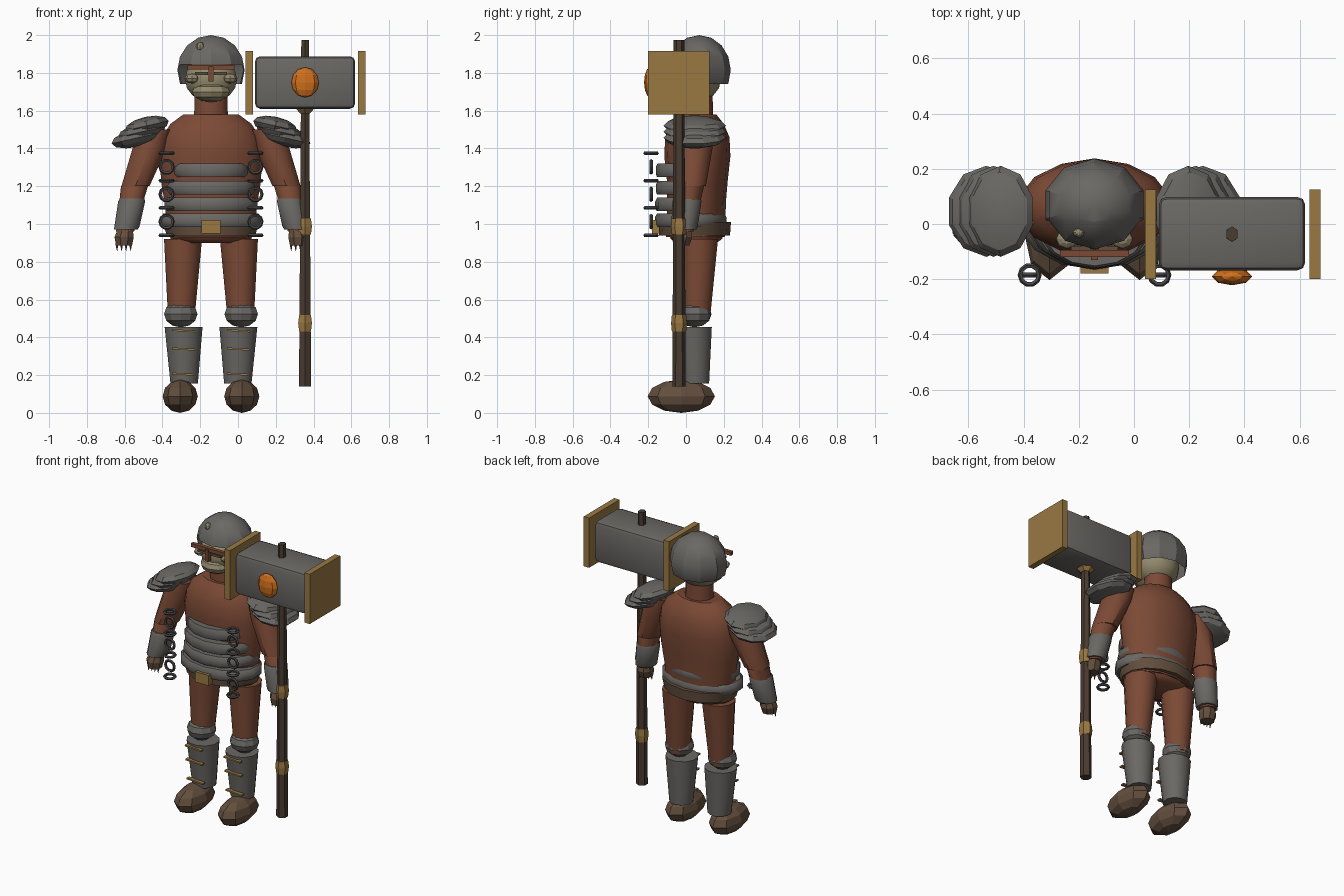
import bpy, bmesh, math
from mathutils import Vector, Matrix

if "Cube" in bpy.data.objects:
    bpy.data.objects.remove(bpy.data.objects["Cube"])

CX = -0.143  # centre line of the body


def material(name, rgb):
    m = bpy.data.materials.new(name)
    m.diffuse_color = (*rgb, 1)
    m.use_nodes = True
    m.node_tree.nodes["Principled BSDF"].inputs["Base Color"].default_value = m.diffuse_color
    return m


RUST = material("rust_red", (0.20, 0.068, 0.036))
STEEL = material("steel_grey", (0.145, 0.138, 0.128))
GOLD = material("old_gold", (0.32, 0.19, 0.055))
LEATHER = material("leather_brown", (0.125, 0.078, 0.048))
WOOD = material("dark_wood", (0.068, 0.045, 0.03))
CHAIN = material("dark_iron", (0.06, 0.06, 0.063))
SKIN = material("pale_tan", (0.29, 0.25, 0.15))
ORANGE = material("orange_gem", (0.62, 0.16, 0.012))


def finish(name, bm, mat, angle=0):
    bmesh.ops.recalc_face_normals(bm, faces=bm.faces)
    me = bpy.data.meshes.new(name)
    bm.to_mesh(me)
    bm.free()
    ob = bpy.data.objects.new(name, me)
    bpy.context.collection.objects.link(ob)
    me.materials.append(mat)
    if angle:
        bpy.ops.object.select_all(action='DESELECT')
        ob.select_set(True)
        bpy.context.view_layer.objects.active = ob
        bpy.ops.object.shade_smooth_by_angle(angle=math.radians(angle))
    return ob


def loft(name, rings, mat, n=12, angle=40):
    """Closed skin over horizontal ellipses (x, y, z, rx, ry)."""
    bm = bmesh.new()
    loops = []
    for x, y, z, rx, ry in rings:
        loops.append([bm.verts.new((x + rx * math.cos(2 * math.pi * (i + .5) / n),
                                    y + ry * math.sin(2 * math.pi * (i + .5) / n), z))
                      for i in range(n)])
    for a, b in zip(loops, loops[1:]):
        for i in range(n):
            j = (i + 1) % n
            bm.faces.new((a[i], a[j], b[j], b[i]))
    bm.faces.new(loops[0][::-1])
    bm.faces.new(loops[-1])
    return finish(name, bm, mat, angle)


def ball(name, loc, size, mat, seg=8, rings=6, rot=None, angle=0):
    bm = bmesh.new()
    bmesh.ops.create_uvsphere(bm, u_segments=seg, v_segments=rings, radius=1)
    m = Matrix.Translation(loc) @ (rot or Matrix()) @ Matrix.Diagonal((*size, 1))
    bm.transform(m)
    return finish(name, bm, mat, angle)


def box(name, lo, hi, mat, bevel=0, rot=None):
    bm = bmesh.new()
    bmesh.ops.create_cube(bm, size=1)
    lo, hi = Vector(lo), Vector(hi)
    bm.transform(Matrix.Translation((lo + hi) / 2) @ (rot or Matrix())
                 @ Matrix.Diagonal((*(hi - lo), 1)))
    if bevel:
        bmesh.ops.bevel(bm, geom=bm.edges[:], offset=bevel, segments=2,
                        profile=0.5, affect='EDGES')
    return finish(name, bm, mat, 40 if bevel else 0)


def ring(name, loc, major, minor, mat, rot):
    bm = bmesh.new()
    n, k = 10, 5
    grid = [[bm.verts.new(((major + minor * math.cos(2 * math.pi * j / k)) * math.cos(2 * math.pi * i / n),
                           (major + minor * math.cos(2 * math.pi * j / k)) * math.sin(2 * math.pi * i / n),
                           minor * math.sin(2 * math.pi * j / k))) for j in range(k)] for i in range(n)]
    for i in range(n):
        for j in range(k):
            a, b = grid[i], grid[(i + 1) % n]
            bm.faces.new((a[j], b[j], b[(j + 1) % k], a[(j + 1) % k]))
    bm.transform(Matrix.Translation(loc) @ rot)
    return finish(name, bm, mat)


# Torso, pelvis and neck
loft("torso", [(CX, .05, .93, .235, .155), (CX, .055, 1.1, .25, .155), (CX, .06, 1.22, .27, .16),
               (CX, .06, 1.36, .28, .175), (CX, .06, 1.46, .265, .17), (CX, .06, 1.53, .22, .14),
               (CX, .06, 1.58, .15, .1)], RUST, 14)
loft("pelvis", [(CX, .055, .90, .15, .11), (CX, .055, .92, .22, .14), (CX, .055, .97, .24, .16)], RUST)
loft("neck", [(CX, .06, 1.54, .095, .085), (CX, .06, 1.70, .09, .08)], RUST, 10)

# Stacked belly bands, growing towards the waist
for i, (z, rx, cy, ry) in enumerate([(1.25, .20, -.02, .14), (1.157, .235, .0, .16),
                                     (1.07, .252, .025, .188), (.985, .278, .025, .19)]):
    loft(f"belly_band_{i}", [(CX, cy, z, rx * .95, ry * .96), (CX, cy, z + .015, rx, ry),
                             (CX, cy, z + .05, rx, ry), (CX, cy, z + .07, rx * .93, ry * .94)], STEEL, 14)
loft("belt", [(CX, .045, .94, .24, .188), (CX, .045, 1.01, .262, .193)], LEATHER, 14)
box("belt_buckle", (CX - .05, -.18, .95), (CX + .05, -.14, 1.02), GOLD)

# Head and face
ball("head", (CX, .045, 1.765), (.145, .14, .12), SKIN, 10, 8, angle=40)
ball("jaw", (CX, -.02, 1.70), (.105, .095, .055), SKIN, 10, 6)
box("visor_bar", (CX - .125, -.12, 1.818), (CX + .125, -.095, 1.842), RUST)
box("nose_guard", (CX - .012, -.13, 1.755), (CX + .012, -.10, 1.835), RUST)
for s in (-1, 1):
    ball("cheek", (CX + s * .1, -.055, 1.77), (.04, .035, .026), SKIN)
    box("brow", (CX + s * .05 - .035, -.105, 1.79), (CX + s * .05 + .035, -.08, 1.805), LEATHER)

# Helmet dome with an opening for the face
bm = bmesh.new()
bmesh.ops.create_uvsphere(bm, u_segments=10, v_segments=8, radius=1)
bm.transform(Matrix.Translation((CX, .07, 1.815)) @ Matrix.Diagonal((.187, .167, .185, 1)))
geom = bm.verts[:] + bm.edges[:] + bm.faces[:]
bmesh.ops.bisect_plane(bm, geom=geom, plane_co=(0, 0, 1.74), plane_no=(0, 0, -1), clear_outer=True)
geom = bm.verts[:] + bm.edges[:] + bm.faces[:]
bmesh.ops.bisect_plane(bm, geom=geom, plane_co=(0, 0, 1.845), plane_no=(0, 0, 1))
geom = bm.verts[:] + bm.edges[:] + bm.faces[:]
bmesh.ops.bisect_plane(bm, geom=geom, plane_co=(0, .01, 0), plane_no=(0, 1, 0))
front = [f for f in bm.faces if f.calc_center_median().z < 1.845 and f.calc_center_median().y < .01]
bmesh.ops.delete(bm, geom=front, context='FACES')
finish("helmet", bm, STEEL, 25)
ball("helmet_chip", (-.2, -.03, 1.938), (.022, .02, .025), SKIN)

for s in (-1, 1):
    def X(d):
        return CX + s * d

    # Layered shoulder plates, sloping outwards
    for i in range(3):
        ball(f"shoulder_plate_{i}", (X(.34 + .026 * i), .046, 1.52 - .032 * i),
             (.125 + .01 * i, .165, .048), STEEL, 10, 6,
             Matrix.Rotation(s * .22, 4, 'Y'), 25)

    # Arm, bracer and clawed hand
    loft("upper_arm", [(X(.29), .045, 1.50, .085, .09), (X(.325), .04, 1.40, .095, .1),
                       (X(.40), .02, 1.20, .078, .085)], RUST, 10)
    loft("forearm", [(X(.385), .02, 1.225, .055, .06), (X(.405), .02, 1.20, .075, .075),
                     (X(.455), -.01, .96, .05, .05)], RUST, 10)
    loft("bracer", [(X(.452), -.012, .97, .066, .066), (X(.445), -.008, .985, .07, .07),
                    (X(.42), .005, 1.12, .075, .077), (X(.418), .006, 1.135, .068, .07)], STEEL, 10)
    loft("hand", [(X(.46), -.025, .885, .045, .045), (X(.46), -.02, .93, .055, .058),
                  (X(.455), -.015, .965, .045, .045)], LEATHER, 8, 0)
    for k in range(4):
        cx = X(.425 + .024 * k)
        loft("claw", [(cx, -.04, .857, .001, .001), (cx, -.035, .90, .01, .012)], LEATHER, 5, 0)

    # Leg, knee cap, greave and boot
    loft("thigh", [(X(.157), .055, .50, .072, .075), (X(.155), .06, .60, .08, .08),
                   (X(.148), .068, .92, .104, .105)], RUST, 12)
    ball("knee_cap", (X(.16), .045, .523), (.093, .09, .07), STEEL, 10, 6, angle=25)
    loft("greave", [(X(.142), .05, .155, .075, .075), (X(.145), .04, .456, .104, .1)], STEEL, 12)
    for z, r in ((.435, .10), (.338, .092), (.205, .08)):
        box("greave_strap", (X(.145) - .06, .03 - r, z - .005), (X(.145) + .06, .055 - r, z + .005), GOLD,
            rot=Matrix.Rotation(.06, 4, 'Y'))
    ball("boot", (X(.163), -.025, .088), (.093, .178, .088), LEATHER, 8, 6)

    # Hanging chain with alternating links
    for i in range(7):
        turn = Matrix() if i % 2 == 0 else Matrix.Rotation(math.pi / 2, 4, 'X')
        ring("chain_link", (X(.235), -.185, .94 + i * .0725), .034, .0095, CHAIN, turn)

# War hammer
HX, HY = .355, -.037
loft("hammer_handle", [(HX, HY, .14, .037, .035), (HX, HY, 1.975, .023, .028)], WOOD, 6, 0)
for z in (.475, .987):
    loft("handle_grip", [(HX, HY, z - .043, .036, .038), (HX, HY, z, .042, .042),
                         (HX, HY, z + .043, .036, .038)], GOLD, 6, 0)
loft("handle_collar", [(HX, HY, 1.585, .03, .03), (HX, HY, 1.615, .06, .06)], GOLD, 6, 0)
box("hammer_head", (.09, -.168, 1.61), (.62, .098, 1.888), STEEL, .028)
for x in (.04, .635):
    box("hammer_end_plate", (x, -.2, 1.58), (x + .04, .125, 1.915), GOLD)
ball("hammer_gem", (HX, -.19, 1.75), (.073, .032, .08), ORANGE, 8, 6)
